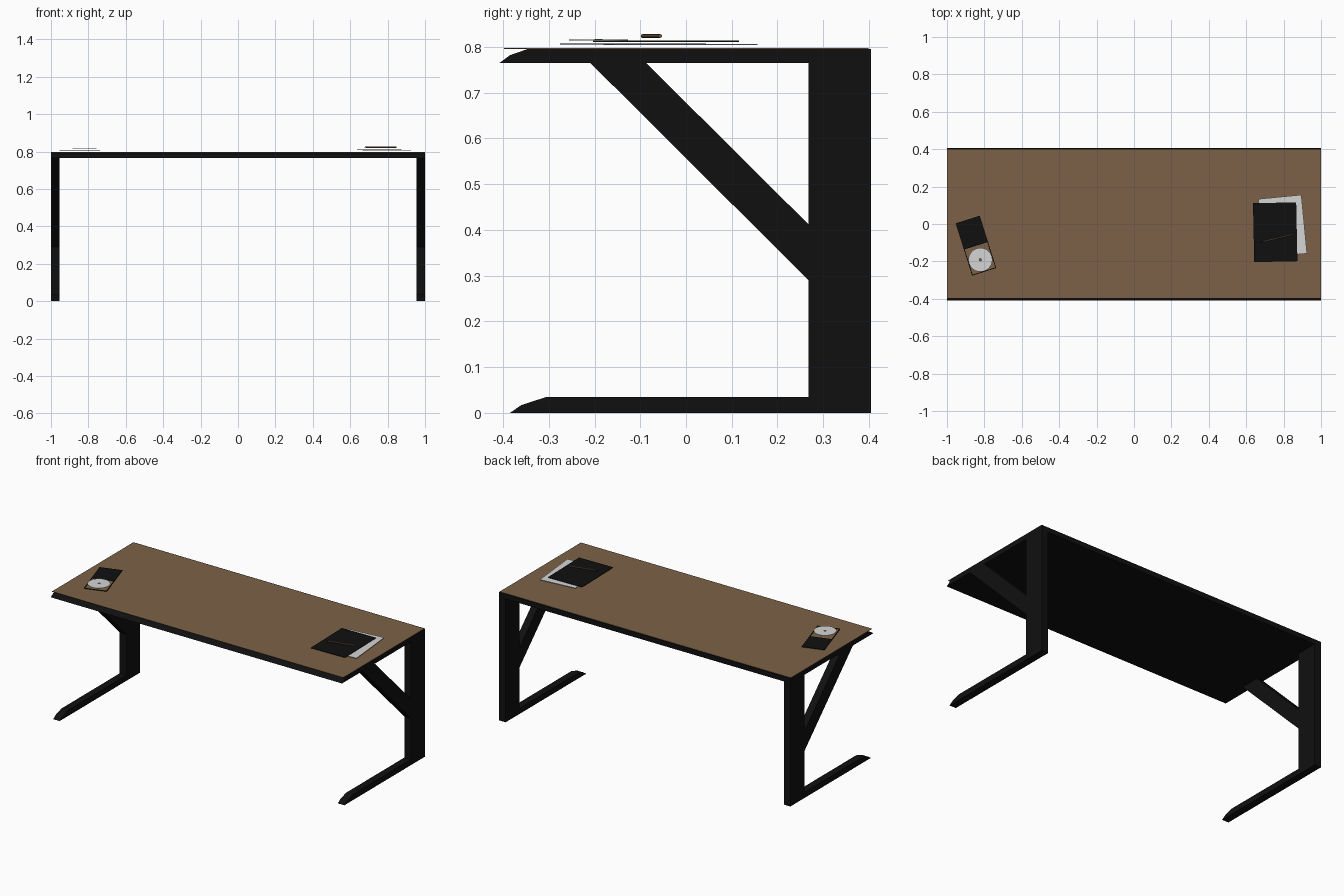
import bpy, bmesh, math
from mathutils import Vector, Matrix

if "Cube" in bpy.data.objects:
    bpy.data.objects.remove(bpy.data.objects["Cube"])


def material(name, col):
    m = bpy.data.materials.new(name)
    m.diffuse_color = (*col, 1)
    m.use_nodes = True
    m.node_tree.nodes["Principled BSDF"].inputs["Base Color"].default_value = m.diffuse_color
    return m


BLACK = material("black", (0.005, 0.005, 0.005))
WOOD = material("brown wood", (0.2, 0.12, 0.063))
WHITE = material("paper white", (0.66, 0.66, 0.66))
GREY = material("hub grey", (0.12, 0.12, 0.12))


def finish(name, bm, mat):
    bmesh.ops.recalc_face_normals(bm, faces=bm.faces[:])
    me = bpy.data.meshes.new(name)
    bm.to_mesh(me)
    bm.free()
    me.materials.append(mat)
    ob = bpy.data.objects.new(name, me)
    bpy.context.collection.objects.link(ob)
    return ob


def side_profile(name, pts, x0, x1, mat=BLACK):
    """Extrude a (y, z) outline along x."""
    bm = bmesh.new()
    f = bm.faces.new([bm.verts.new((x0, y, z)) for y, z in pts])
    r = bmesh.ops.extrude_face_region(bm, geom=[f])
    verts = [v for v in r["geom"] if isinstance(v, bmesh.types.BMVert)]
    bmesh.ops.translate(bm, verts=verts, vec=(x1 - x0, 0, 0))
    return finish(name, bm, mat)


def plate(name, cx, cy, z, w, l, t, angle, mat):
    """Thin flat box whose underside is at z, turned about the vertical."""
    bm = bmesh.new()
    bmesh.ops.create_cube(bm, size=1, matrix=Matrix.Translation((cx, cy, z + t / 2))
                          @ Matrix.Rotation(math.radians(angle), 4, 'Z')
                          @ Matrix.Diagonal((w, l, t, 1)))
    return finish(name, bm, mat)


# Table top: black slab with bevelled front, thin wood surface over it
side_profile("desk_slab", [(-0.408, 0.765), (-0.385, 0.782), (-0.345, 0.796),
                           (0.405, 0.796), (0.405, 0.765)], -1, 1)
plate("desk_surface", 0, 0.001, 0.796, 2, 0.797, 0.0015, 0, WOOD)

# Leg frames on each side
for side, x0, x1 in (("left", -1, -0.955), ("right", 0.955, 1)):
    side_profile(side + "_post", [(0.268, 0), (0.405, 0), (0.405, 0.766), (0.268, 0.766)], x0, x1)
    side_profile(side + "_brace", [(-0.21, 0.766), (-0.088, 0.766), (0.269, 0.411), (0.269, 0.289)], x0, x1)
    side_profile(side + "_foot", [(-0.385, 0), (-0.36, 0.017), (-0.305, 0.035),
                                  (0.269, 0.035), (0.269, 0)], x0, x1)

# Paper sheet and black folder
plate("paper_sheet", 0.795, -0.012, 0.804, 0.231, 0.315, 0.003, 5.5, WHITE)
plate("folder", 0.755, -0.044, 0.811, 0.231, 0.315, 0.003, 1.2, BLACK)

# Pencil lying on the folder, with a pointed black tip
a, b = Vector((0.675, -0.098, 0.824)), Vector((0.846, -0.056, 0.824))
d = (b - a).normalized()
turn = d.to_track_quat('Z', 'Y').to_matrix().to_4x4()
for name, p, q, r2, mat in (("pencil_body", a + d * 0.012, b, 0.004, WOOD),
                            ("pencil_tip", a + d * 0.012, a, 0.0005, BLACK)):
    bm = bmesh.new()
    s = 1 if q is b else -1
    bmesh.ops.create_cone(bm, cap_ends=True, segments=8,
                          radius1=0.004 if s > 0 else r2, radius2=0.004,
                          depth=(q - p).length, matrix=Matrix.Translation((p + q) / 2) @ turn)
    finish(name, bm, mat)

# Open disc case: black lid half, framed clear half
ANG = 17.5
centre = Vector((-0.845, -0.116, 0))
rot = Matrix.Rotation(math.radians(ANG), 3, 'Z')


def case_part(name, x, y, w, l):
    c = centre + rot @ Vector((x, y, 0))
    plate(name, c.x, c.y, 0.805, w, l, 0.003, ANG, BLACK)


case_part("case_lid", 0, 0.073, 0.135, 0.147)
for s in (-1, 1):
    case_part("case_side_rim", s * 0.0655, -0.0735, 0.004, 0.146)
case_part("case_end_rim", 0, -0.1445, 0.135, 0.004)


# Disc with a grey hub
def disc(name, r, z, t, mat):
    c = centre + rot @ Vector((0, -0.079, z + t / 2))
    bm = bmesh.new()
    bmesh.ops.create_cone(bm, cap_ends=True, segments=32, radius1=r, radius2=r,
                          depth=t, matrix=Matrix.Translation(c))
    finish(name, bm, mat)


disc("disc", 0.064, 0.8145, 0.002, WHITE)
disc("disc_hub", 0.009, 0.8145, 0.0025, GREY)
